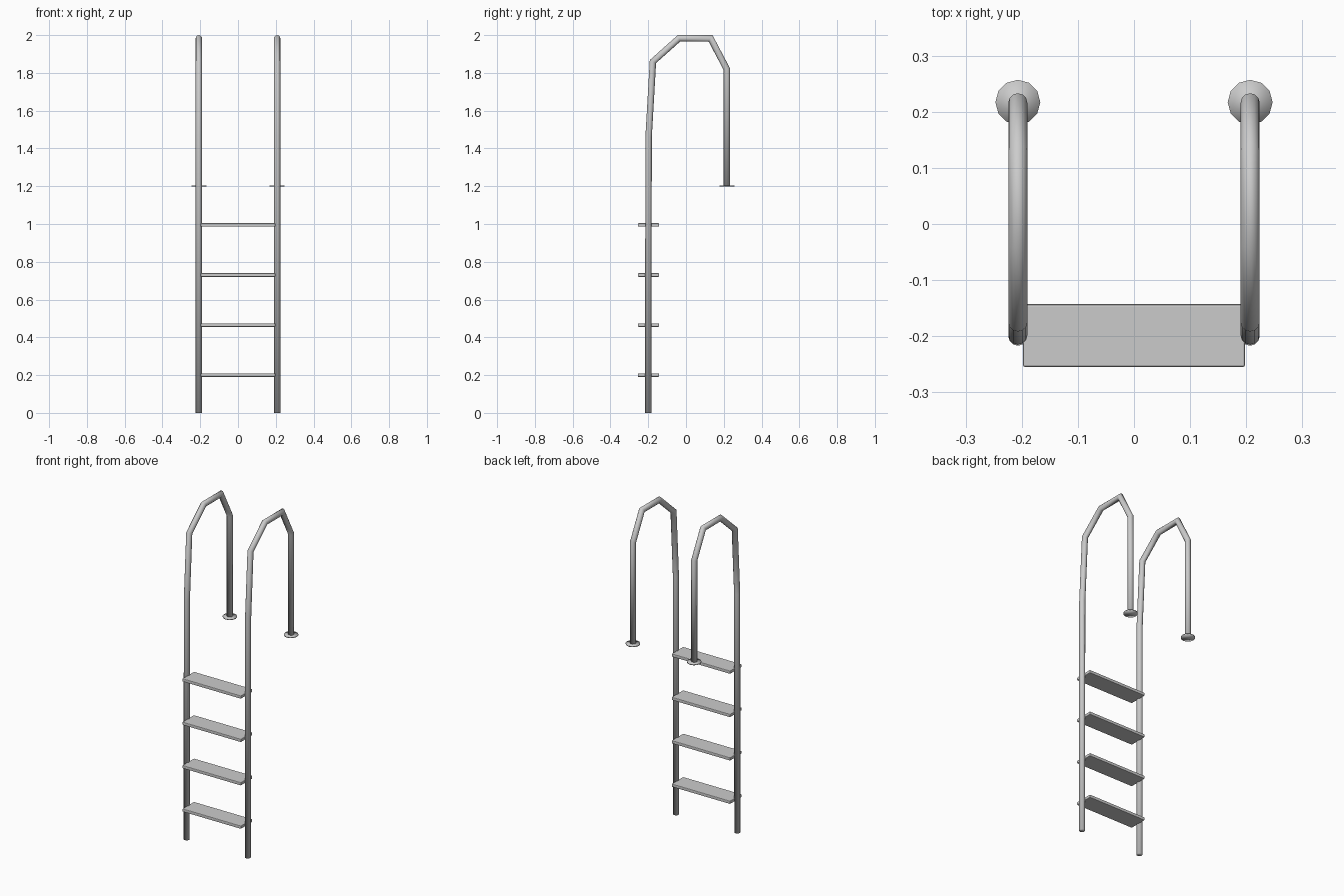
import bpy, bmesh
from math import pi, cos, sin
from mathutils import Vector

cube = bpy.data.objects.get("Cube")
if cube:
    bpy.data.objects.remove(cube, do_unlink=True)

# Brushed metal colour
steel = bpy.data.materials.new("steel_grey")
steel.use_nodes = True
STEEL_RGBA = (0.6, 0.6, 0.6, 1)
steel.diffuse_color = STEEL_RGBA
steel.node_tree.nodes["Principled BSDF"].inputs["Base Color"].default_value = STEEL_RGBA

RAIL_X = 0.207
RAIL_R = 0.017
SIDES = 12
# Side profile of a rail as (y, z), from the foot over the top to the deck
RAIL_PATH = [(-0.2, 0), (-0.198, 1.46), (-0.175, 1.86), (-0.037, 1.983),
             (0.13, 1.983), (0.216, 1.82), (0.216, 1.2)]


def add_object(name, bm, smooth):
    bmesh.ops.recalc_face_normals(bm, faces=bm.faces)
    for face in bm.faces:
        face.smooth = smooth
    mesh = bpy.data.meshes.new(name)
    bm.to_mesh(mesh)
    bm.free()
    mesh.materials.append(steel)
    obj = bpy.data.objects.new(name, mesh)
    bpy.context.collection.objects.link(obj)
    return obj


def make_rail(name, x):
    """Sweep a round section along the path with mitred corners."""
    bm = bmesh.new()
    points = [Vector((x, y, z)) for y, z in RAIL_PATH]
    side = Vector((1, 0, 0))
    rings = []
    for i, p in enumerate(points):
        before = (p - points[i - 1]).normalized() if i else None
        after = (points[i + 1] - p).normalized() if i + 1 < len(points) else None
        before, after = before or after, after or before
        tangent = (before + after).normalized()
        across = side.cross(tangent) / tangent.dot(after)
        rings.append([bm.verts.new(p + RAIL_R * (side * cos(a) + across * sin(a)))
                      for a in (2 * pi * k / SIDES for k in range(SIDES))])
    for low, high in zip(rings, rings[1:]):
        for k in range(SIDES):
            n = (k + 1) % SIDES
            bm.faces.new((low[k], low[n], high[n], high[k]))
    bm.faces.new(rings[0])
    bm.faces.new(rings[-1])
    return add_object(name, bm, True)


def make_flange(name, x):
    """Thin round plate at the deck end of a rail."""
    bm = bmesh.new()
    bmesh.ops.create_cone(bm, cap_ends=True, segments=SIDES,
                          radius1=0.04, radius2=0.04, depth=0.007)
    obj = add_object(name, bm, True)
    obj.location = (x, 0.217, 1.201)
    return obj


def make_tread(name, z):
    """Flat step with softened edges."""
    bm = bmesh.new()
    bmesh.ops.create_cube(bm, size=1)
    bmesh.ops.scale(bm, vec=(0.396, 0.112, 0.019), verts=bm.verts)
    bmesh.ops.bevel(bm, geom=bm.edges[:], offset=0.004, segments=2,
                    profile=0.5, affect='EDGES')
    obj = add_object(name, bm, False)
    obj.location = (0, -0.199, z)
    return obj


for label, sign in (("left", 1), ("right", -1)):
    make_rail(label + "_rail", sign * RAIL_X)
    make_flange(label + "_deck_flange", sign * RAIL_X)

for step in range(4):
    make_tread(f"tread_{step + 1}", 0.2 + step * 0.265)
